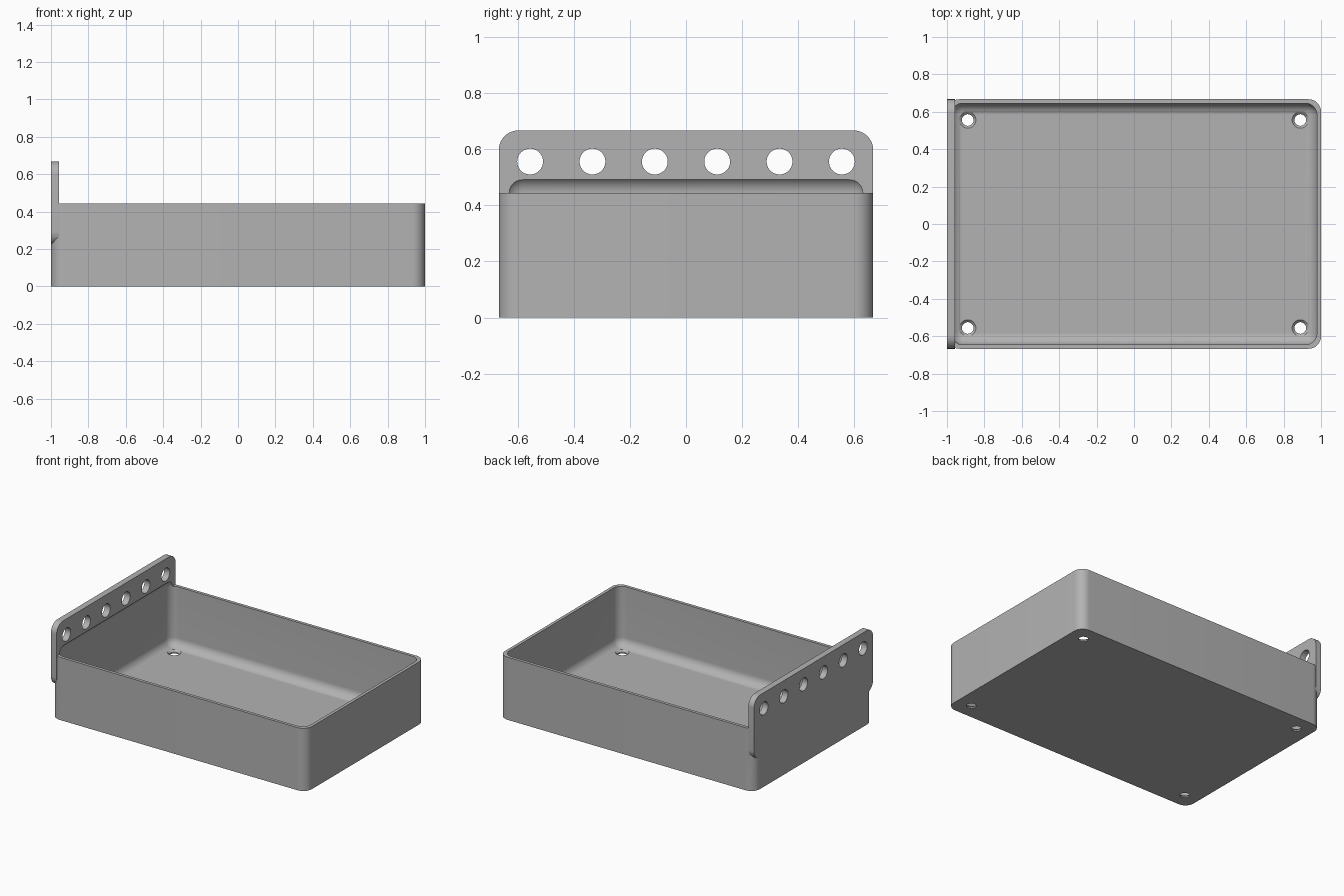
import bpy, bmesh, math
from mathutils import Matrix, Vector

if "Cube" in bpy.data.objects:
    bpy.data.objects.remove(bpy.data.objects["Cube"])

grey = bpy.data.materials.new("plain_grey")
grey.diffuse_color = (0.45, 0.45, 0.45, 1)
grey.use_nodes = True
grey.node_tree.nodes["Principled BSDF"].inputs["Base Color"].default_value = grey.diffuse_color


def block(name, lo, hi, radius, axis=None, segments=12):
    """Box between two corners, rounded on edges along axis (or on all edges)."""
    lo, hi = Vector(lo), Vector(hi)
    bm = bmesh.new()
    bmesh.ops.create_cube(bm, size=1)
    for v in bm.verts:
        v.co = Vector([(lo[i] + hi[i]) / 2 + v.co[i] * (hi[i] - lo[i]) for i in range(3)])
    edges = [e for e in bm.edges
             if axis is None or abs((e.verts[0].co - e.verts[1].co).normalized()[axis]) > 0.9]
    bmesh.ops.bevel(bm, geom=edges, offset=radius, segments=segments,
                    profile=0.5, affect='EDGES', clamp_overlap=True)
    return finish(bm, name)


def finish(bm, name):
    bmesh.ops.recalc_face_normals(bm, faces=bm.faces)
    mesh = bpy.data.meshes.new(name)
    bm.to_mesh(mesh)
    bm.free()
    mesh.materials.append(grey)
    ob = bpy.data.objects.new(name, mesh)
    bpy.context.collection.objects.link(ob)
    return ob


def cone(bm, r1, r2, depth, matrix):
    bmesh.ops.create_cone(bm, cap_ends=True, segments=40, radius1=r1, radius2=r2,
                          depth=depth, matrix=matrix)


def combine(target, other, operation):
    mod = target.modifiers.new(operation.lower(), 'BOOLEAN')
    mod.object, mod.operation, mod.solver = other, operation, 'EXACT'
    bpy.context.view_layer.objects.active = target
    bpy.ops.object.modifier_apply(modifier=mod.name)
    bpy.data.objects.remove(other)


# Outer tray body with rounded upright corners
tray = block("tray", (-1, -0.667, 0), (1, 0.667, 0.444), 0.067, axis=2)

# Raised mounting plate along the left end
plate = block("mounting_plate", (-1, -0.667, 0.222), (-0.956, 0.667, 0.667), 0.07, axis=0)
combine(tray, plate, 'UNION')

# Cavity, filleted all round and reaching a little way up the plate
cavity = block("cavity_cutter", (-0.978, -0.645, 0.022), (0.978, 0.645, 0.506), 0.062)
combine(tray, cavity, 'DIFFERENCE')

# Row of six holes through the plate
bm = bmesh.new()
for i in range(6):
    y = (i - 2.5) * 0.2222
    cone(bm, 0.046, 0.046, 0.2,
         Matrix.Translation((-0.978, y, 0.556)) @ Matrix.Rotation(math.pi / 2, 4, 'Y'))
combine(tray, finish(bm, "plate_hole_cutter"), 'DIFFERENCE')

# Countersunk screw holes in the floor corners
for flare in (False, True):
    bm = bmesh.new()
    for x in (-0.889, 0.889):
        for y in (-0.556, 0.556):
            if flare:
                cone(bm, 0.024, 0.064, 0.04, Matrix.Translation((x, y, 0.0223)))
            else:
                cone(bm, 0.031, 0.031, 0.08, Matrix.Translation((x, y, 0.01)))
    combine(tray, finish(bm, "screw_hole_cutter"), 'DIFFERENCE')

# Smooth the fillets while keeping the edges crisp
bpy.ops.object.select_all(action='DESELECT')
tray.select_set(True)
bpy.context.view_layer.objects.active = tray
bpy.ops.object.shade_smooth_by_angle(angle=math.radians(30))
